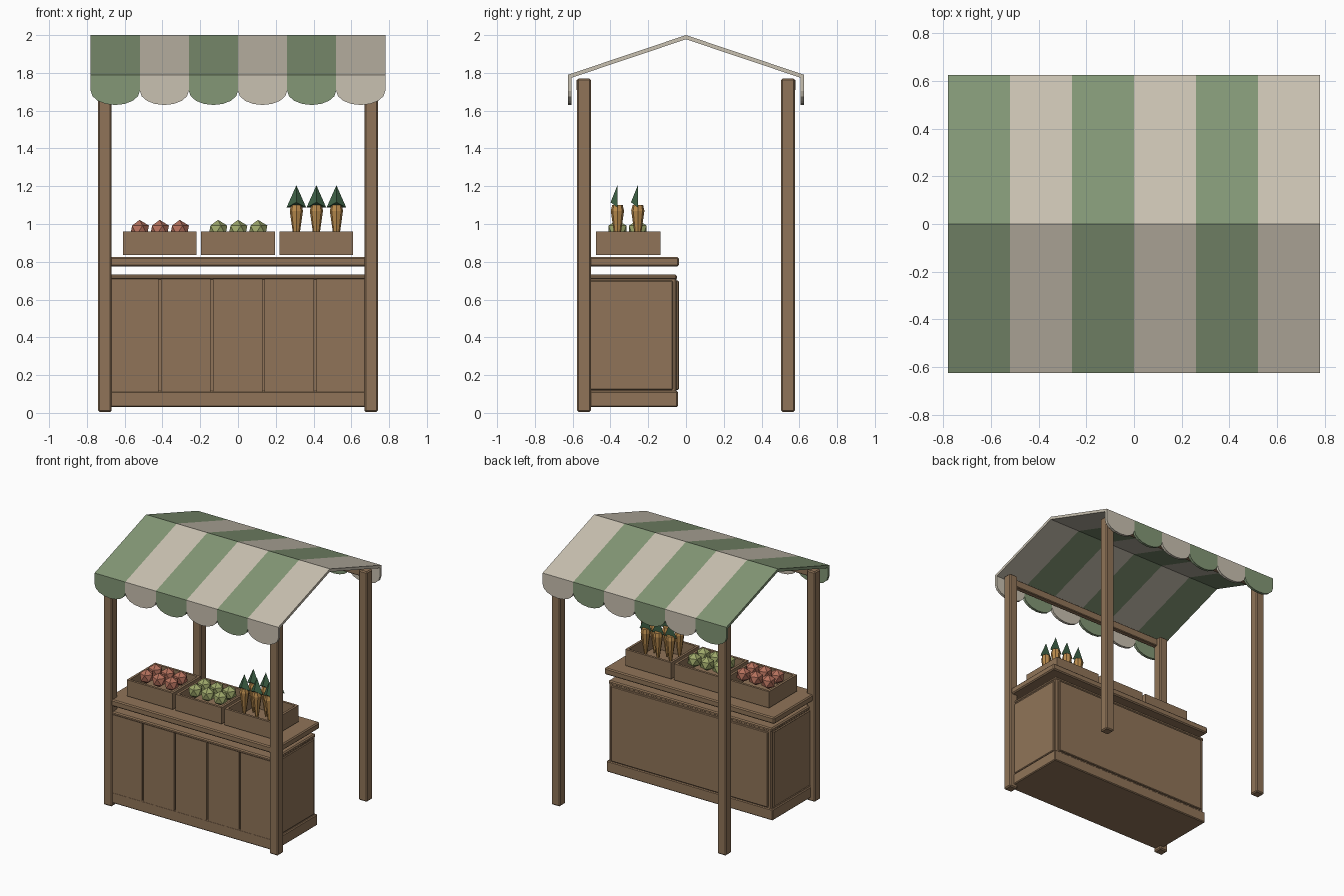
import bpy, bmesh, math
from mathutils import Vector

cube = bpy.data.objects.get("Cube")
if cube:
    bpy.data.objects.remove(cube, do_unlink=True)


def material(name, rgb):
    lin = [(c / 255 / 12.92 if c < 10 else ((c / 255 + 0.055) / 1.055) ** 2.4) for c in rgb]
    m = bpy.data.materials.new(name)
    m.use_nodes = True
    m.diffuse_color = (*lin, 1)
    m.node_tree.nodes["Principled BSDF"].inputs["Base Color"].default_value = (*lin, 1)
    return m


wood = material("brown wood", (144, 116, 88))
green = material("green cloth", (131, 151, 118))
cream = material("cream cloth", (201, 193, 177))
red = material("red fruit", (180, 112, 92))
lime = material("lime fruit", (158, 168, 106))
orange = material("orange root", (186, 140, 78))
leaf = material("dark leaf", (62, 98, 70))


def finish(name, bm, *mats):
    bmesh.ops.recalc_face_normals(bm, faces=bm.faces)
    mesh = bpy.data.meshes.new(name)
    bm.to_mesh(mesh)
    bm.free()
    for m in mats:
        mesh.materials.append(m)
    ob = bpy.data.objects.new(name, mesh)
    bpy.context.collection.objects.link(ob)
    return ob


def add_box(bm, lo, hi, bevel=0.0):
    """Add a box between two corners, with optional chamfered edges."""
    lo, hi = Vector(lo), Vector(hi)
    verts = bmesh.ops.create_cube(bm, size=1)["verts"]
    for v in verts:
        v.co = (lo + hi) / 2 + v.co * (hi - lo)
    if bevel:
        edges = list({e for v in verts for e in v.link_edges})
        bmesh.ops.bevel(bm, geom=edges, offset=bevel, segments=1, affect='EDGES')


def box(name, lo, hi, bevel=0.0, mat=wood):
    bm = bmesh.new()
    add_box(bm, lo, hi, bevel)
    return finish(name, bm, mat)


def add_prism(bm, points, offset, index):
    """Extrude a flat outline along an offset vector."""
    face = bm.faces.new([bm.verts.new(p) for p in points])
    before = set(bm.faces)
    out = bmesh.ops.extrude_face_region(bm, geom=[face], use_keep_orig=True)
    top = [g for g in out["geom"] if isinstance(g, bmesh.types.BMVert)]
    bmesh.ops.translate(bm, verts=top, vec=offset)
    for f in [face, *(set(bm.faces) - before)]:
        f.material_index = index


# Posts and the two long beams under the eaves
for sy, side in ((-1, "front"), (1, "back")):
    y = 0.54 * sy
    for sx, hand in ((-1, "right"), (1, "left")):
        x = 0.705 * sx
        box(f"{side}_{hand}_post", (x - .036, y - .036, .005), (x + .036, y + .036, 1.77), .008)
    box(f"{side}_beam", (-.7, y - .02 + .02 * sy, 1.705), (.7, y + .02 + .02 * sy, 1.765), .005)

# Striped awning: sloped roof strips and scalloped valances
HALF, RIDGE, EAVE, THICK = .78, 2.0, 1.79, .022
STRIPES = 6
width = 2 * HALF / STRIPES
roof, valance = bmesh.new(), bmesh.new()
for i in range(STRIPES):
    x = -HALF + i * width
    outline = [(-.625, EAVE), (0, RIDGE), (.625, EAVE),
               (.625, EAVE - THICK), (0, RIDGE - THICK), (-.625, EAVE - THICK)]
    add_prism(roof, [(x, y, z) for y, z in outline], (width, 0, 0), i % 2)
    for s in (-1, 1):
        pts = [(x, .625 * s, EAVE - .005), (x + width, .625 * s, EAVE - .005)]
        for k in range(9):
            a = math.pi * k / 8
            pts.append((x + width / 2 * (1 + math.cos(a)), .625 * s, 1.705 - .075 * math.sin(a)))
        add_prism(valance, pts, (0, -.02 * s, 0), i % 2)
finish("awning_roof", roof, green, cream)
finish("awning_valance", valance, green, cream)

# Counter cabinet
box("cabinet_body", (-.69, -.55, .04), (.69, -.05, .73), .008)
box("cabinet_base", (-.705, -.565, .03), (.705, -.043, .115), .006)
box("cabinet_top_rail", (-.695, -.565, .705), (.695, -.048, .732), .008)
box("back_panel", (-.665, -.055, .122), (.665, -.038, .7), .005)
for s, hand in ((-1, "right"), (1, "left")):
    box(f"{hand}_side_panel", (.68 * s, -.53, .122), (.698 * s, -.07, .7), .005)
planks = bmesh.new()
for i in range(5):
    x = -.14 + .275 * (i - 1.5)
    lo, hi = max(x - .131, -.69), min(x + .131, .69)
    add_box(planks, (lo, -.565, .11), (hi, -.54, .71))
finish("front_planks", planks, wood)
box("counter_top", (-.722, -.57, .775), (.722, -.038, .825), .008)


# Crates and their produce
def crate(name, cx):
    bm = bmesh.new()
    x0, x1, y0, y1, z0, z1, t = cx - .195, cx + .195, -.477, -.135, .835, .96, .018
    add_box(bm, (x0, y0, z0), (x1, y0 + t, z1))
    add_box(bm, (x0, y1 - t, z0), (x1, y1, z1))
    add_box(bm, (x0, y0 + t, z0), (x0 + t, y1 - t, z1))
    add_box(bm, (x1 - t, y0 + t, z0), (x1, y1 - t, z1))
    add_box(bm, (x0 + t, y0 + t, z0), (x1 - t, y1 - t, z0 + t))
    finish(name, bm, wood)


def spots(cx):
    return [(cx + dx, y) for y in (-.363, -.255) for dx in (-.106, 0, .106)]


def fruit(name, cx, mat):
    bm = bmesh.new()
    for x, y in spots(cx):
        ball = bmesh.ops.create_icosphere(bm, subdivisions=1, radius=.055)["verts"]
        bmesh.ops.translate(bm, verts=ball, vec=(x, y, .967))
    finish(name, bm, mat)


def roots(cx):
    body, tops = bmesh.new(), bmesh.new()
    rings = [(.87, .006), (.95, .018), (1.07, .035), (1.1, .028)]
    for x, y in spots(cx):
        loops = [[body.verts.new((x + r * math.cos(k * math.tau / 8),
                                  y + r * math.sin(k * math.tau / 8), z))
                  for k in range(8)] for z, r in rings]
        for a, b in zip(loops, loops[1:]):
            for k in range(8):
                body.faces.new((a[k], a[k - 1], b[k - 1], b[k]))
        body.faces.new(loops[0])
        body.faces.new(loops[-1])
        # Pointed leaf with a ridge toward the front
        tip, left, right, ridge = [tops.verts.new((x + dx, y + dy, z)) for dx, dy, z in (
            (0, 0, 1.205), (.052, 0, 1.087), (-.052, 0, 1.087), (0, -.036, 1.115))]
        for f in ((tip, left, ridge), (tip, ridge, right), (tip, right, left), (left, right, ridge)):
            tops.faces.new(f)
    finish("root_vegetables", body, orange)
    finish("root_leaves", tops, leaf)


for name, cx in (("red_fruit_crate", -.415), ("lime_fruit_crate", 0), ("root_crate", .415)):
    crate(name, cx)
fruit("red_fruit", -.415, red)
fruit("lime_fruit", 0, lime)
roots(.415)
